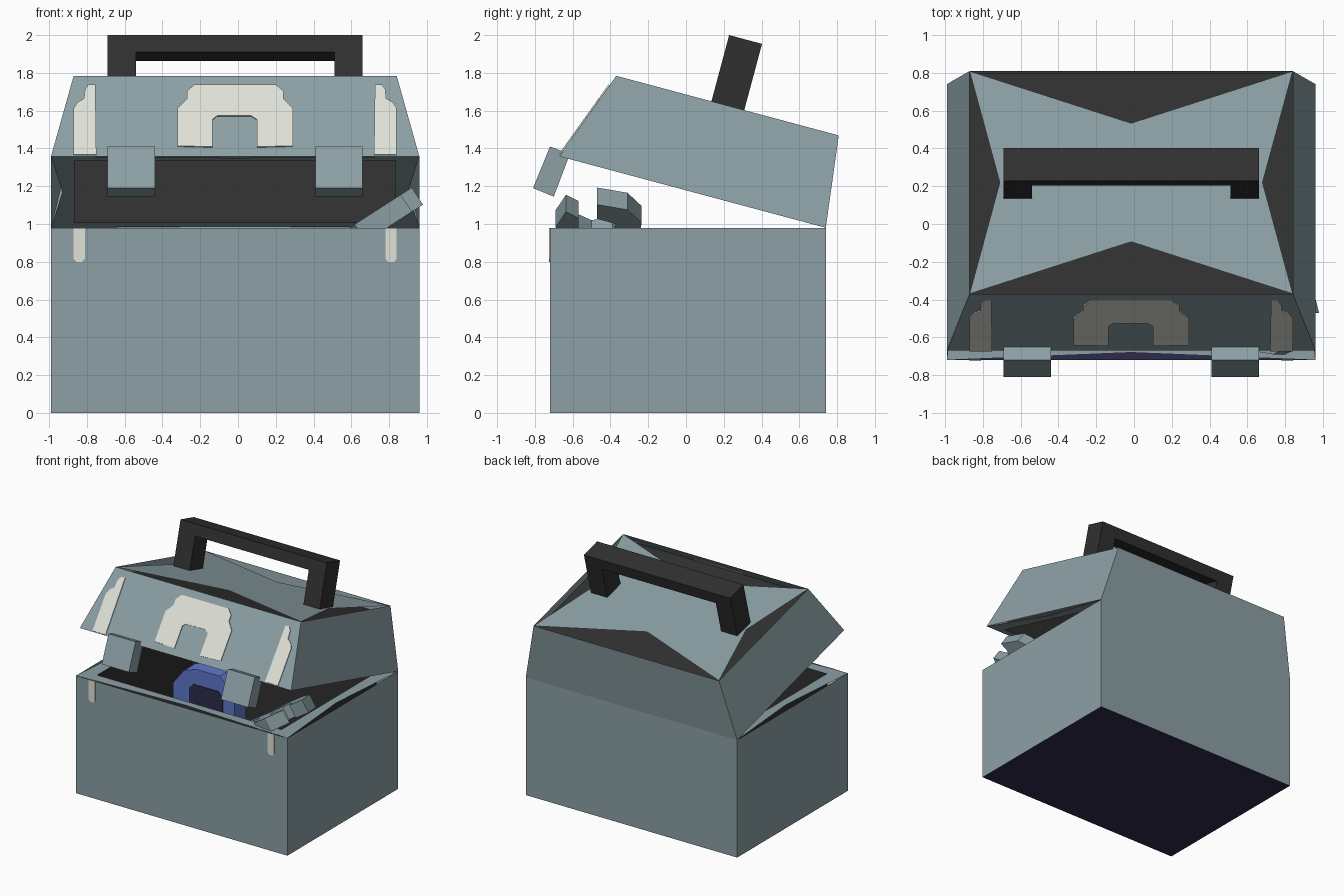
import bpy, bmesh, math
from mathutils import Vector

if "Cube" in bpy.data.objects:
    bpy.data.objects.remove(bpy.data.objects["Cube"])


def mat(name, rgb):
    m = bpy.data.materials.new(name)
    m.diffuse_color = (*rgb, 1)
    m.use_nodes = True
    m.node_tree.nodes["Principled BSDF"].inputs["Base Color"].default_value = m.diffuse_color
    return m


STEEL = mat("blue_grey", (0.262, 0.352, 0.376))
CREAM = mat("cream", (0.745, 0.752, 0.679))
DARK = mat("charcoal", (0.03, 0.03, 0.03))
NAVY = mat("navy", (0.026, 0.023, 0.07))
BLUE = mat("blue", (0.114, 0.188, 0.61))

CX = -0.015                    # centre of the box across x
HINGE = Vector((0, 0.74, 0.98))
TILT = math.radians(15)


def lid(x, f, u):
    """Lid space: f forward from the hinge, u up from the lid's rim."""
    c, s = math.cos(TILT), math.sin(TILT)
    return HINGE + Vector((x, -f * c + u * s, f * s + u * c))


def base(x, f, u):
    """Box space: same axes as the lid, without the tilt."""
    return HINGE + Vector((x, -f, u))


def make(name, faces, material, flip=None):
    """Build faces given as point lists; flip None keeps the given winding."""
    bm = bmesh.new()
    for pts in faces:
        bm.faces.new([bm.verts.new(p) for p in pts])
    bmesh.ops.remove_doubles(bm, verts=bm.verts, dist=1e-5)
    if flip is not None:
        bmesh.ops.recalc_face_normals(bm, faces=bm.faces)
        if flip:
            bmesh.ops.reverse_faces(bm, faces=bm.faces)
    me = bpy.data.meshes.new(name)
    bm.to_mesh(me)
    bm.free()
    me.materials.append(material)
    ob = bpy.data.objects.new(name, me)
    bpy.context.collection.objects.link(ob)
    return ob


def prism(name, pts, offset, material):
    """Solid slab: outline pts pushed along offset."""
    a = [Vector(p) for p in pts]
    b = [p + Vector(offset) for p in a]
    n = len(a)
    sides = [[a[i], a[(i + 1) % n], b[(i + 1) % n], b[i]] for i in range(n)]
    return make(name, [a, b] + sides, material, False)


def rect(space, hx, f0, f1, u):
    """Rectangle seen from above, counter-clockwise from the front left."""
    return [space(CX - hx, f1, u), space(CX + hx, f1, u),
            space(CX + hx, f0, u), space(CX - hx, f0, u)]


def walls(a, b):
    return [[a[i], a[(i + 1) % 4], b[(i + 1) % 4], b[i]] for i in range(4)]


def pinched(corners, dips):
    """Rectangle whose edge middles are pulled toward the centre."""
    mid = sum(corners, Vector()) / 4
    out = []
    for i, p in enumerate(corners):
        m = (p + corners[(i + 1) % 4]) / 2
        out += [p, m + (mid - m).normalized() * dips[i % 2]]
    return out


def rim(outer, inner, dips):
    """Flat rim between a pinched outer edge and a straight inner edge."""
    o = pinched(outer, dips)
    faces = []
    for i in range(4):
        j = (i + 1) % 4
        faces.append([o[2 * i], o[2 * i + 1], o[(2 * i + 2) % 8],
                      inner[j], inner[i]])
    return faces


# Box shell, rim, lining and floor
top = rect(base, 0.975, 0, 1.46, 0)
foot = rect(base, 0.975, 0, 1.46, -0.98)
mouth = rect(base, 0.85, 0.11, 1.36, 0)
floor = rect(base, 0.85, 0.11, 1.36, -0.9)
make("box_walls", walls(foot, top), STEEL)
make("box_bottom", [foot[::-1]], NAVY)
make("box_rim", rim(top, mouth, (0.04, 0.06)), STEEL)
make("box_lining", walls(mouth, floor), DARK)
make("box_floor", [floor], DARK)

# Lid shell, pinched top panel, rim and lining
edge = rect(lid, 0.975, 0, 1.46, 0)
crown = rect(lid, 0.855, 0.06, 1.28, 0.49)
lid_mouth = rect(lid, 0.85, 0.11, 1.38, 0)
lid_deep = rect(lid, 0.85, 0.11, 1.28, 0.41)
ceiling = rect(lid, 0.872, 0.052, 1.305, 0.41)
make("lid_walls", walls(edge, crown), STEEL)
make("lid_top_panel", [pinched(crown, (0.285, 0.16))], STEEL)
make("lid_rim", [f[::-1] for f in rim(edge, lid_mouth, (0.03, 0.06))], STEEL)
make("lid_lining", walls(lid_deep, lid_mouth), DARK)
prism("lid_ceiling", ceiling, lid(0, 0, 0.004) - lid(0, 0, 0), DARK)

# Carrying handle: one upside-down U
L, R, w = CX - 0.675, CX + 0.675, 0.15
u_shape = [(L, 0.49), (L, 0.853), (R, 0.853), (R, 0.49),
           (R - w, 0.49), (R - w, 0.76), (L + w, 0.76), (L + w, 0.49)]
prism("handle", [lid(x, 0.578, u) for x, u in u_shape],
      lid(0, 0.18, 0) - lid(0, 0, 0), DARK)

# Two clasps hanging from the front edge of the lid
clasp = [(-0.72, 1.41), (-0.615, 1.37), (-0.70, 1.145), (-0.81, 1.19)]
for name, x in (("clasp_left", -0.69), ("clasp_right", 0.41)):
    prism(name, [(x, y, z) for y, z in clasp], (0.25, 0, 0), STEEL)


# Cream markings on the sloping lid front
def on_front(x, z):
    return (x, -0.672 + (z - 1.36) / 0.42 * 0.30, z)


OUT = Vector((0, -0.814, 0.581)) * 0.007
arch = [(-.32, 1.41), (-.32, 1.61), (-.27, 1.66), (-.27, 1.70), (-.23, 1.735),
        (.2, 1.735), (.24, 1.70), (.24, 1.66), (.29, 1.61), (.29, 1.41),
        (.1, 1.405), (.1, 1.55), (.07, 1.57), (-.11, 1.57), (-.135, 1.55),
        (-.135, 1.405)]
prism("lid_arch_mark", [on_front(*p) for p in arch], OUT, CREAM)
strip = [(-.87, 1.365), (-.87, 1.61), (-.85, 1.64), (-.815, 1.66), (-.81, 1.71),
         (-.79, 1.735), (-.755, 1.735), (-.75, 1.365)]
tab = [(-.87, .98), (-.87, .815), (-.855, .80), (-.825, .80), (-.81, .815), (-.81, .98)]
for side in ("left", "right"):
    def sx(x):
        return x if side == "left" else 2 * CX - x
    prism("lid_strip_" + side, [on_front(sx(x), z) for x, z in strip], OUT, CREAM)
    prism("box_tab_" + side, [(sx(x), -0.718, z) for x, z in tab], (0, -0.006, 0), CREAM)

# Spanner leaning out over the right rim
spanner = [(-.5, -.7), (-.40, -.7), (-.40, .02), (-.25, .12), (-.235, .26),
           (-.31, .39), (-.47, .44), (-.47, .30), (-.37, .25), (-.39, .16),
           (-.5, .12), (-.57, .18), (-.57, .31), (-.635, .37), (-.69, .22),
           (-.67, .08), (-.5, .0)]
prism("spanner", [(0.55 + 0.84 * s, y, 0.955 + 0.54 * s) for y, s in spanner],
      (0.06, 0, -0.09), STEEL)

# Blue arched block kept inside the box, with a navy opening
block = [(-.60, .08), (-.60, .75), (-.50, .88), (-.38, .92), (-.17, .92),
         (-.03, .80), (-.03, .08)]
prism("inner_block", [(x, 0.0, z) for x, z in block], (0, 0.15, 0), BLUE)
opening = [(-.45, .3), (-.45, .75), (-.41, .79), (-.18, .79), (-.14, .75), (-.14, .3)]
prism("inner_block_opening", [(x, -0.006, z) for x, z in opening], (0, 0.008, 0), NAVY)
